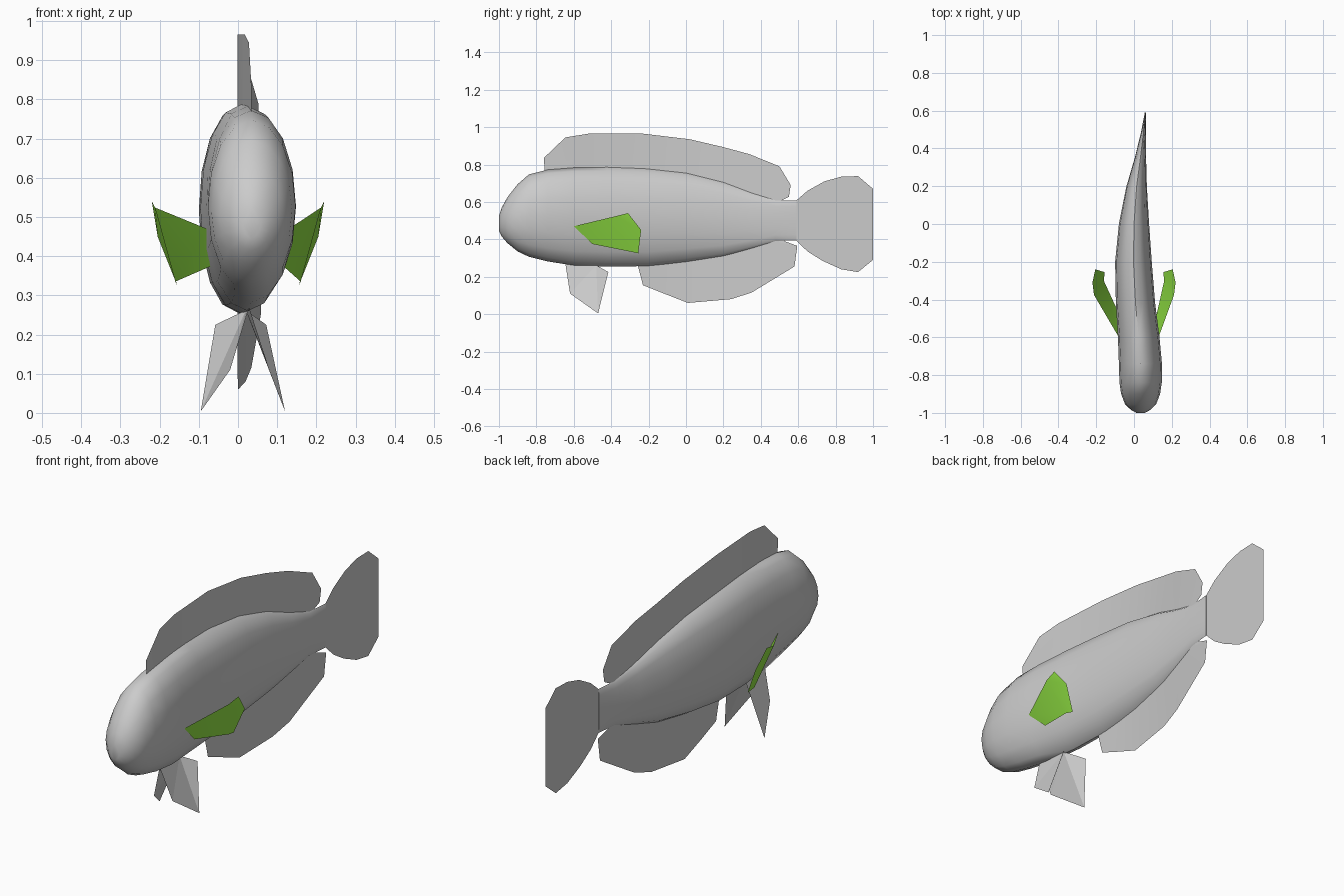
import bpy, math

if "Cube" in bpy.data.objects:
    bpy.data.objects.remove(bpy.data.objects["Cube"])

SIDES = 16
# Body stations: y, centre x, half width, top z, bottom z
BODY = [
    (-1.000, .035, .022, .525, .445), (-.985, .035, .050, .570, .415),
    (-.955, .035, .082, .625, .380), (-.900, .035, .103, .695, .335),
    (-.840, .035, .112, .747, .307), (-.740, .034, .114, .772, .282),
    (-.600, .025, .110, .783, .260), (-.420, .008, .104, .787, .254),
    (-.200, -.003, .097, .777, .257), (.000, .000, .080, .755, .280),
    (.200, .014, .054, .705, .310), (.350, .034, .030, .648, .352),
    (.480, .050, .014, .608, .392), (.590, .060, .003, .608, .393),
]


def make(name, verts, faces, smooth=None):
    me = bpy.data.meshes.new(name)
    me.from_pydata(verts, [], faces)
    me.update()
    ob = bpy.data.objects.new(name, me)
    bpy.context.collection.objects.link(ob)
    if smooth:
        bpy.ops.object.select_all(action='DESELECT')
        ob.select_set(True)
        bpy.context.view_layer.objects.active = ob
        bpy.ops.object.shade_smooth_by_angle(angle=math.radians(smooth))
    return ob


def body_at(y, k):
    """Interpolate column k of the body table at y."""
    for a, b in zip(BODY, BODY[1:]):
        if y <= b[0]:
            t = max(0, (y - a[0]) / (b[0] - a[0]))
            return a[k] + (b[k] - a[k]) * t
    return BODY[-1][k]


# Body: oval rings lofted along a gently bent centre line
verts, faces = [], []
for y, cx, hw, top, bot in BODY:
    for i in range(SIDES):
        a = 2 * math.pi * i / SIDES
        verts.append((cx + hw * math.sin(a), y,
                      (top + bot) / 2 + (top - bot) / 2 * math.cos(a)))
for r in range(len(BODY) - 1):
    for i in range(SIDES):
        j = (i + 1) % SIDES
        p, q = r * SIDES, (r + 1) * SIDES
        faces.append((p + i, p + j, q + j, q + i))
faces.append(tuple(reversed(range(SIDES))))
faces.append(tuple(range(len(verts) - SIDES, len(verts))))
make("body", verts, faces, 50)


# Long fins: thin strips rooted just inside the body, following its bend
def strip_fin(name, column, inset, cols):
    vs, fs = [], []
    for base_y, y, z in cols:
        vs.append((body_at(base_y, 1), base_y, body_at(base_y, column) + inset))
        vs.append((body_at(y, 1), y, z))
    for i in range(0, len(vs) - 2, 2):
        fs.append((i, i + 1, i + 3, i + 2))
    make(name, vs, fs, 40)


strip_fin("dorsal_fin", 3, -.012, [
    (-.755, -.76, .835), (-.64, -.645, .945), (-.52, -.52, .965),
    (-.23, -.23, .965), (.02, .02, .935), (.20, .20, .893), (.34, .34, .855),
    (.45, .50, .79), (.47, .56, .69), (.49, .55, .628)])
strip_fin("anal_fin", 4, .012, [
    (-.26, -.23, .155), (-.11, -.11, .107), (.01, .01, .06), (.24, .24, .08),
    (.35, .35, .115), (.43, .58, .255), (.47, .595, .365), (.49, .50, .383)])

# Tail fin: flat fan
upper = [(.59, .608), (.65, .66), (.74, .71), (.83, .735), (.92, .738), (1, .67)]
lower = [(.59, .393), (.65, .335), (.73, .285), (.83, .24), (.92, .225), (1, .29)]
tv = [(.06, y, z) for pair in zip(upper, lower) for y, z in pair]
make("tail_fin", tv, [(i, i + 1, i + 3, i + 2) for i in range(0, 10, 2)])

# Pelvic fins: splayed pair under the belly
for name, x1, x2, x3 in (("pelvic_fin_left", -.02, -.095, -.058),
                         ("pelvic_fin_right", .08, .12, .072)):
    make(name, [(.028, -.645, .27), (x1, -.62, .11), (x2, -.47, .004),
                (x3, -.415, .225), (.02, -.48, .262)],
         [(0, 1, 4), (1, 2, 4), (2, 3, 4)])

# Pectoral fins: green, bent outwards and back
green = bpy.data.materials.new("green_fin")
green.diffuse_color = (.3, .8, .06, 1)
green.use_nodes = True
green.node_tree.nodes["Principled BSDF"].inputs["Base Color"].default_value = green.diffuse_color
for name, s, root_top, root_low in (("pectoral_fin_left", -1, -.08, -.068),
                                    ("pectoral_fin_right", 1, .13, .115)):
    ob = make(name, [(root_top, -.60, .47), (s * .212, -.375, .524),
                     (s * .22, -.31, .54), (s * .205, -.24, .45),
                     (s * .155, -.255, .325), (s * .16, -.30, .335),
                     (root_low, -.50, .375)],
              [(0, 1, 5, 6), (1, 2, 3), (1, 3, 4, 5)], 40)
    ob.data.materials.append(green)
